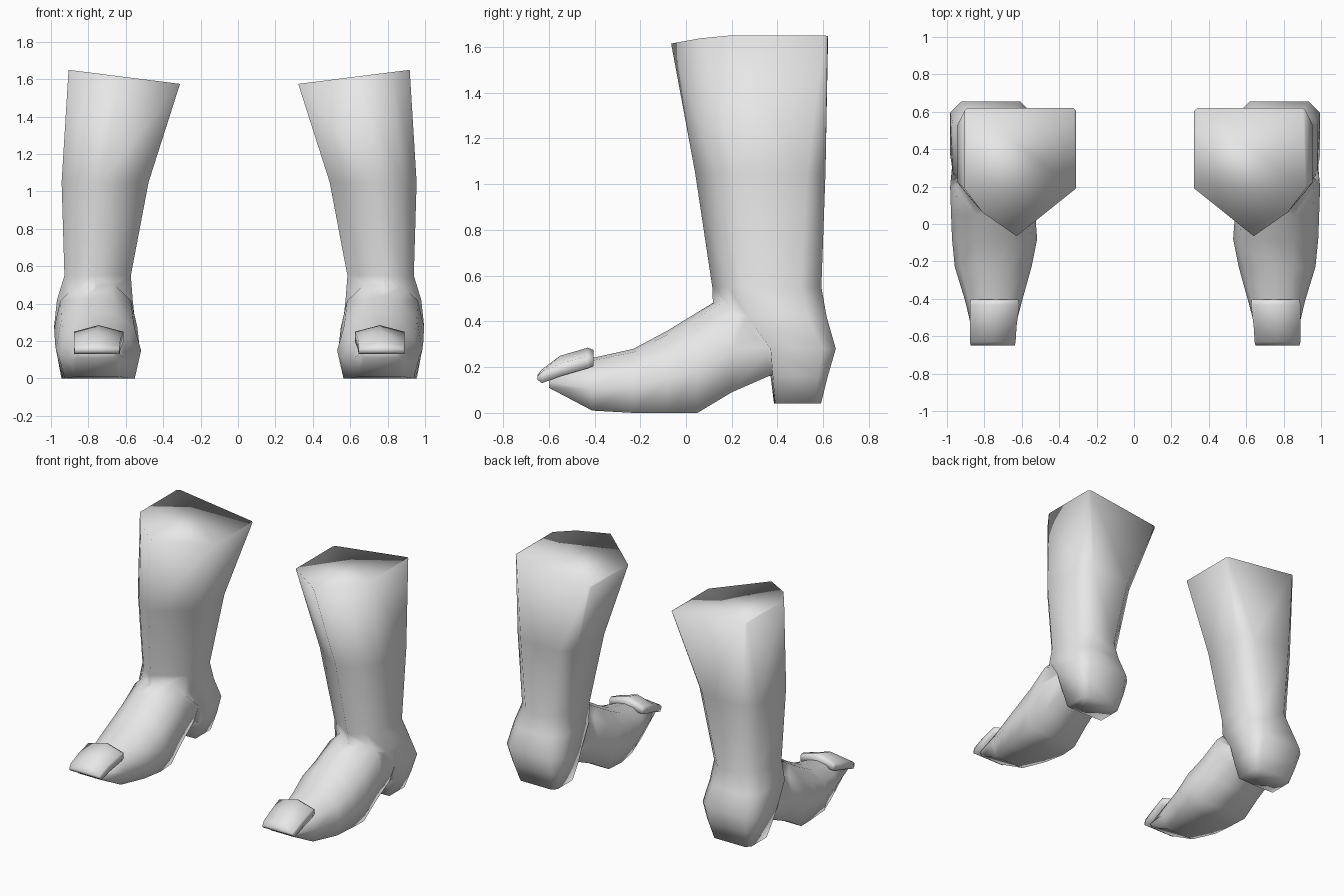
import bpy, bmesh

old = bpy.data.objects.get("Cube")
if old:
    bpy.data.objects.remove(old)

leather = bpy.data.materials.new("light grey leather")
leather.use_nodes = True
GREY = (0.8, 0.8, 0.8, 1)
leather.diffuse_color = GREY
leather.node_tree.nodes["Principled BSDF"].inputs["Base Color"].default_value = GREY


def loft(name, rings, side, shift):
    """Skin equal-sized rings of points, cap both ends, mirror for the right."""
    bm = bmesh.new()
    loops = [[bm.verts.new((x * side + shift, y, z)) for x, y, z in r] for r in rings]
    for a, b in zip(loops, loops[1:]):
        for i in range(len(a)):
            j = (i + 1) % len(a)
            bm.faces.new((a[i], a[j], b[j], b[i]))
    bm.faces.new(loops[0])
    bm.faces.new(loops[-1])
    bm.normal_update()
    bmesh.ops.recalc_face_normals(bm, faces=bm.faces)
    # make sure the closed skin faces outwards
    if bm.calc_volume(signed=True) < 0:
        bmesh.ops.reverse_faces(bm, faces=bm.faces)
    bmesh.ops.triangulate(bm, faces=[f for f in bm.faces if len(f.verts) > 4])
    for f in bm.faces:
        f.smooth = True
    me = bpy.data.meshes.new(name)
    bm.to_mesh(me)
    bm.free()
    me.materials.append(leather)
    ob = bpy.data.objects.new(name, me)
    bpy.context.collection.objects.link(ob)
    return ob


def weld(ob, other):
    """Join another closed part into this one as a single outer skin."""
    mod = ob.modifiers.new("weld", 'BOOLEAN')
    mod.operation = 'UNION'
    mod.solver = 'EXACT'
    mod.object = other
    bpy.context.view_layer.objects.active = ob
    bpy.ops.object.modifier_apply(modifier=mod.name)
    bpy.data.objects.remove(other)


def shaft_ring(x0, x1, front, mid, back, z, inset, tilt=0.0):
    """Level section: flat back with cut corners, pointed front."""
    c, w = (x0 + x1) / 2 + 0.02, x1 - x0
    pts = [(x0, mid), (x0, back - inset), (x0 + inset, back),
           (x1 - inset, back), (x1, back - inset), (x1, mid),
           (x1 - 0.16 * w, front + 0.5 * (mid - front)), (c, front)]
    return [(x, y, z + tilt * (x - x0) / w) for x, y in pts]


def foot_ring(y, x0, x1, z0, z1, flat=0.8):
    """Upright section: flat sole, bulging sides, rounded top."""
    c, w, h = (x0 + x1) / 2, (x1 - x0) / 2, z1 - z0
    half = [(flat, 0), (1, 0.42), (0.85, 0.74), (0.42, 0.95)]
    pts = half + [(0, 1)] + [(-u, v) for u, v in reversed(half)]
    return [(c + u * w, y, z0 + v * h) for u, v in pts]


def plate_ring(y, x0, x1, low, edge, crown):
    """Arched section of the toe plate."""
    c = (x0 + x1) / 2
    return [(x0, y, low), (x1, y, low), (x1, y, edge), (c, y, crown), (x0, y, edge)]


# Heel block and shaft, bottom to top
SHAFT = [
    shaft_ring(0.62, 0.92, 0.385, 0.39, 0.59, 0.04, 0.03),
    shaft_ring(0.585, 0.96, 0.37, 0.38, 0.62, 0.16, 0.04),
    shaft_ring(0.56, 0.995, 0.36, 0.37, 0.655, 0.28, 0.06),
    shaft_ring(0.575, 0.98, 0.12, 0.27, 0.615, 0.42, 0.08),
    shaft_ring(0.585, 0.94, 0.115, 0.25, 0.592, 0.55, 0.09),
    shaft_ring(0.49, 0.955, 0.04, 0.22, 0.61, 1.05, 0.08),
    shaft_ring(0.322, 0.918, -0.065, 0.19, 0.62, 1.575, 0.015, tilt=0.075),
]

# Foot, toe to heel
FOOT = [
    foot_ring(-0.60, 0.66, 0.87, 0.11, 0.17),
    foot_ring(-0.41, 0.61, 0.915, 0.01, 0.24, 0.75),
    foot_ring(-0.23, 0.56, 0.97, 0.0, 0.28, 0.85),
    foot_ring(-0.08, 0.53, 0.985, 0.0, 0.36, 0.85),
    foot_ring(0.05, 0.54, 0.99, 0.0, 0.44, 0.85),
    foot_ring(0.20, 0.55, 0.995, 0.09, 0.53),
    foot_ring(0.36, 0.58, 0.98, 0.16, 0.44),
    foot_ring(0.48, 0.62, 0.93, 0.18, 0.40),
]

# Toe plate, tip to back
PLATE = [
    plate_ring(-0.65, 0.65, 0.885, 0.145, 0.16, 0.165),
    plate_ring(-0.63, 0.645, 0.89, 0.13, 0.18, 0.19),
    plate_ring(-0.55, 0.64, 0.89, 0.16, 0.215, 0.25),
    plate_ring(-0.43, 0.625, 0.89, 0.195, 0.25, 0.285),
    plate_ring(-0.405, 0.63, 0.885, 0.205, 0.24, 0.275),
]

for label, side, shift in (("left", 1, 0), ("right", -1, 0.012)):
    boot = loft(label + "_boot", SHAFT, side, shift)
    weld(boot, loft(label + "_foot", FOOT, side, shift))
    loft(label + "_toe_plate", PLATE, side, shift)
